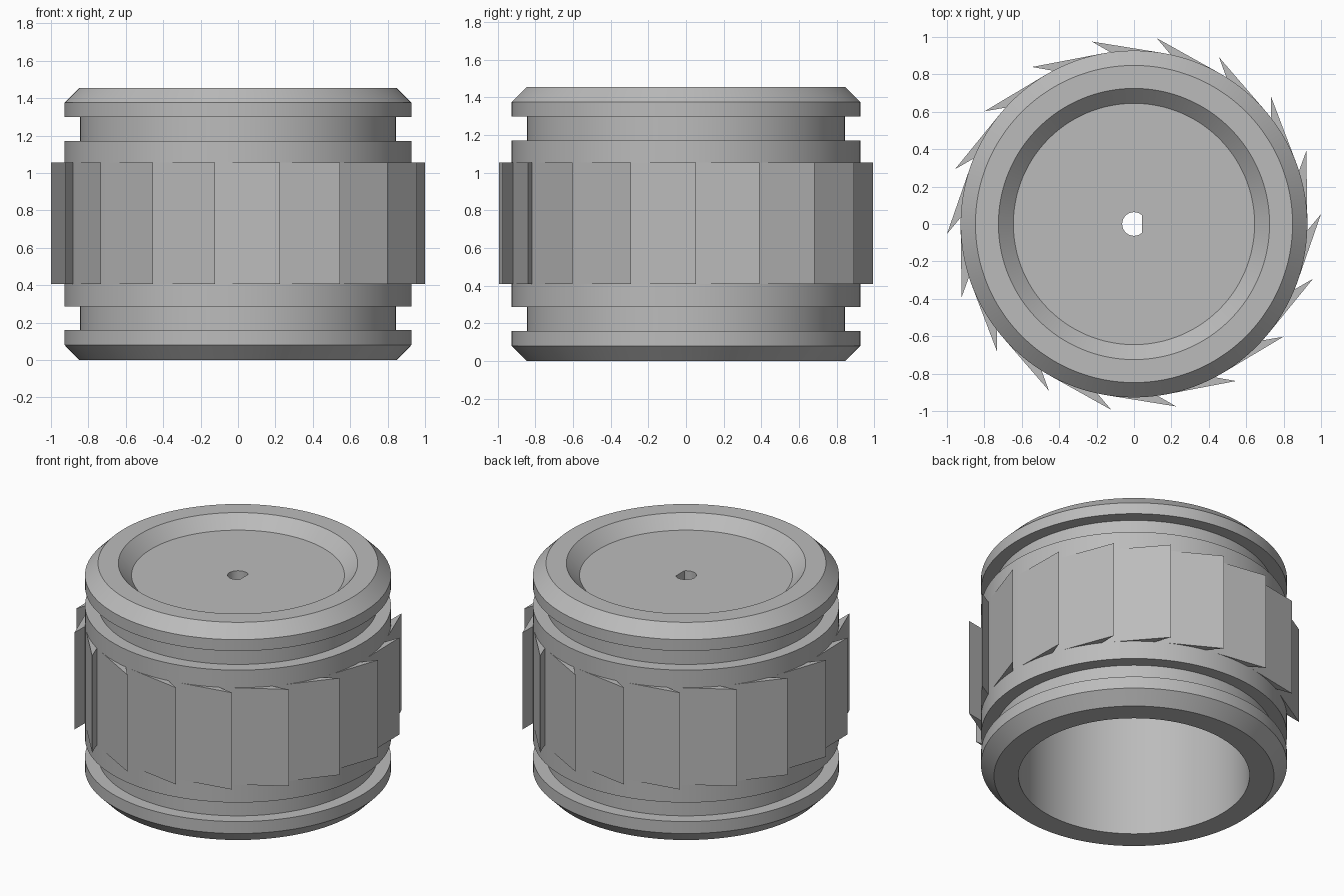
import bpy, bmesh, math

if "Cube" in bpy.data.objects:
    bpy.data.objects.remove(bpy.data.objects["Cube"])

SEGMENTS = 144
TEETH = 18
BODY_R = 0.927
TIP_R = 1.001
HOLE_R = 0.063
HOLE_FLAT_X = 0.044

grey = bpy.data.materials.new("plain grey")
grey.use_nodes = True
colour = (0.5, 0.5, 0.5, 1)
grey.diffuse_color = colour
grey.node_tree.nodes["Principled BSDF"].inputs["Base Color"].default_value = colour


def finish(bm, name):
    bmesh.ops.recalc_face_normals(bm, faces=bm.faces)
    mesh = bpy.data.meshes.new(name)
    bm.to_mesh(mesh)
    bm.free()
    mesh.materials.append(grey)
    obj = bpy.data.objects.new(name, mesh)
    bpy.context.collection.objects.link(obj)
    return obj


def polar(radius, degrees, z):
    a = math.radians(degrees)
    return (radius * math.cos(a), radius * math.sin(a), z)


# Turned body: closed profile of (radius, height), grooved outside, hollow below
profile = [
    (0.70, 0), (0.848, 0), (BODY_R, 0.08), (BODY_R, 0.16),
    (0.845, 0.16), (0.845, 0.287), (BODY_R, 0.287), (BODY_R, 1.172),
    (0.845, 1.172), (0.845, 1.3), (BODY_R, 1.3), (BODY_R, 1.376),
    (0.848, 1.455), (0.725, 1.455), (0.645, 1.375),
    (HOLE_R, 1.375), (HOLE_R, 1.29), (0.70, 1.29),
]
bm = bmesh.new()
rings = []
for r, z in profile:
    ring = []
    for i in range(SEGMENTS):
        x, y, _ = polar(r, 360 * i / SEGMENTS, z)
        if r == HOLE_R:  # D-shaped shaft hole
            x = min(x, HOLE_FLAT_X)
        ring.append(bm.verts.new((x, y, z)))
    rings.append(ring)
for k, lower in enumerate(rings):
    upper = rings[(k + 1) % len(rings)]
    for i in range(SEGMENTS):
        j = (i + 1) % SEGMENTS
        bm.faces.new((lower[i], lower[j], upper[j], upper[i]))
body = finish(bm, "grooved_body")
bpy.context.view_layer.objects.active = body
body.select_set(True)
bpy.ops.object.shade_smooth_by_angle(angle=math.radians(30))

# Hooked teeth: long ramp tangent to the body, undercut short side
bm = bmesh.new()
for t in range(TEETH):
    tip = 3 + 360 * t / TEETH
    section = [(0.927, tip - 22.2), (TIP_R, tip), (0.924, tip - 5.4), (0.88, tip - 14)]
    bottom, top = [[bm.verts.new(polar(r, a, z)) for r, a in section]
                   for z in (0.408, 1.055)]
    bm.faces.new(bottom)
    bm.faces.new(top)
    for i in range(len(section)):
        j = (i + 1) % len(section)
        bm.faces.new((bottom[i], bottom[j], top[j], top[i]))
finish(bm, "ratchet_teeth")
